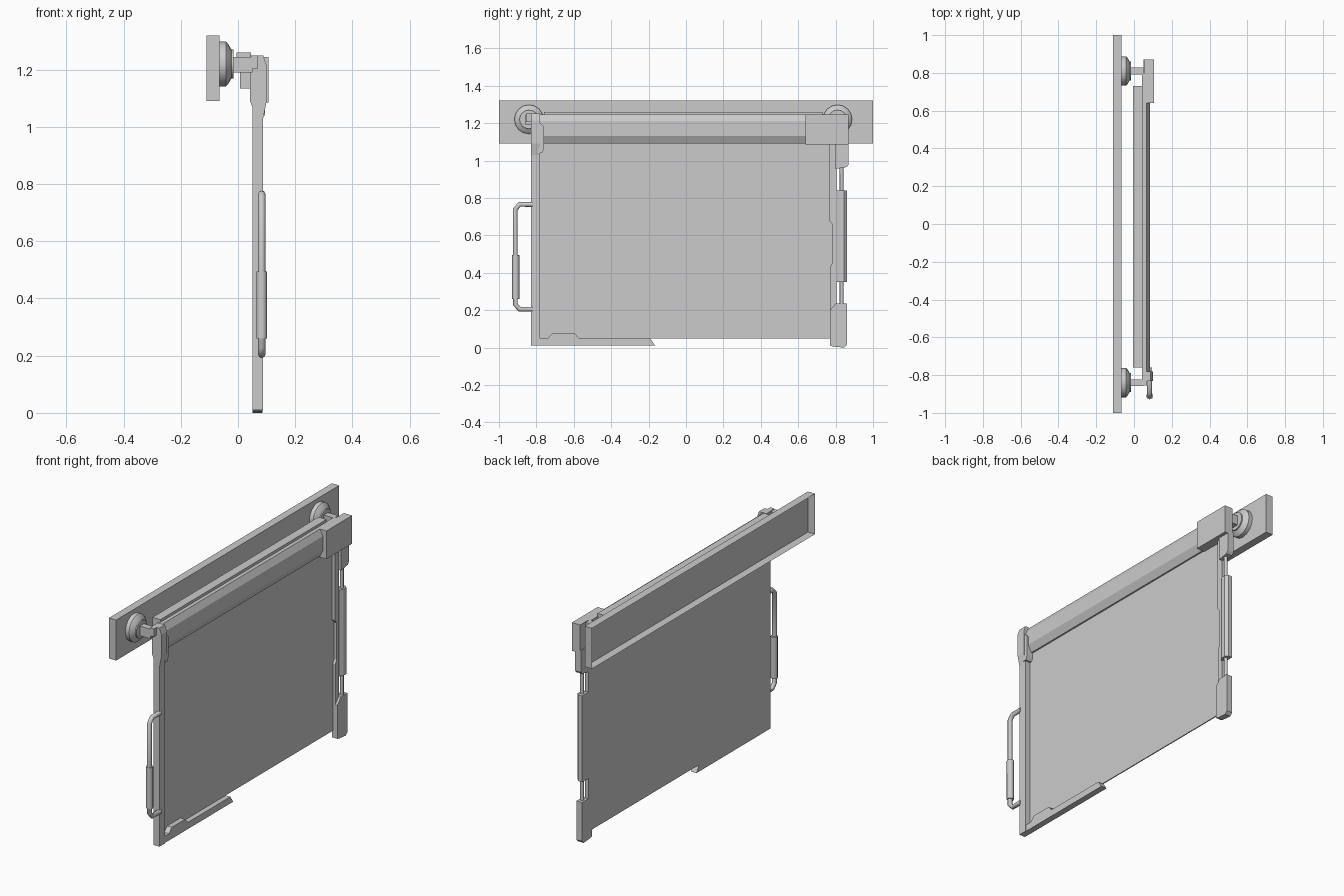
import bpy, bmesh, math
from mathutils import Vector

if "Cube" in bpy.data.objects:
    bpy.data.objects.remove(bpy.data.objects["Cube"])


def finish(bm, name, smooth=None):
    bmesh.ops.recalc_face_normals(bm, faces=bm.faces)
    me = bpy.data.meshes.new(name)
    bm.to_mesh(me)
    bm.free()
    ob = bpy.data.objects.new(name, me)
    bpy.context.collection.objects.link(ob)
    if smooth:
        bpy.ops.object.select_all(action='DESELECT')
        ob.select_set(True)
        bpy.context.view_layer.objects.active = ob
        bpy.ops.object.shade_smooth_by_angle(angle=math.radians(smooth))
    return ob


def prism(name, pts, axis, a, b):
    """Extrude a 2D outline along an axis: x -> (y,z), y -> (x,z), z -> (x,y)."""
    put = {'x': lambda u, v, t: (t, u, v),
           'y': lambda u, v, t: (u, t, v),
           'z': lambda u, v, t: (u, v, t)}[axis]
    bm = bmesh.new()
    lo = [bm.verts.new(put(u, v, a)) for u, v in pts]
    hi = [bm.verts.new(put(u, v, b)) for u, v in pts]
    bm.faces.new(lo)
    bm.faces.new(hi)
    n = len(pts)
    for i in range(n):
        j = (i + 1) % n
        bm.faces.new((lo[i], lo[j], hi[j], hi[i]))
    return finish(bm, name)


def box(name, x, y, z):
    return prism(name, [(x[0], y[0]), (x[1], y[0]), (x[1], y[1]), (x[0], y[1])], 'z', *z)


def lathe_x(name, prof, y, z, seg=16):
    bm = bmesh.new()
    rings = [[bm.verts.new((x, y + r * math.cos(2 * math.pi * i / seg),
                            z + r * math.sin(2 * math.pi * i / seg)))
              for i in range(seg)] for x, r in prof]
    for p, q in zip(rings, rings[1:]):
        for i in range(seg):
            j = (i + 1) % seg
            bm.faces.new((p[i], p[j], q[j], q[i]))
    bm.faces.new(rings[0])
    bm.faces.new(rings[-1])
    return finish(bm, name, 35)


def tube(name, path, r, seg=8):
    """Round bar along a path lying in a plane of constant x."""
    bm = bmesh.new()
    P = [Vector(p) for p in path]
    side = Vector((1, 0, 0))
    rings = []
    for i, p in enumerate(P):
        d0 = (p - P[max(i - 1, 0)]).normalized()
        d1 = (P[min(i + 1, len(P) - 1)] - p).normalized()
        n = (d0 + d1).normalized().cross(side)
        rings.append([bm.verts.new(p + r * (math.cos(2 * math.pi * k / seg) * side +
                                           math.sin(2 * math.pi * k / seg) * n))
                      for k in range(seg)])
    for a, b in zip(rings, rings[1:]):
        for i in range(seg):
            j = (i + 1) % seg
            bm.faces.new((a[i], a[j], b[j], b[i]))
    bm.faces.new(rings[0])
    bm.faces.new(rings[-1])
    return finish(bm, name, 50)


# wall rail, a shallow tray open at the back
rail = box("wall_rail", (-0.11, -0.065), (-1, 1), (1.09, 1.32))
bm = bmesh.new()
bm.from_mesh(rail.data)
back = [f for f in bm.faces if all(v.co.x < -0.1 for v in f.verts)]
bmesh.ops.delete(bm, geom=back, context='FACES')
bm.to_mesh(rail.data)
bm.free()

# rollers and hanger blocks
hub = [(-0.065, 0.078), (-0.042, 0.078), (-0.034, 0.07), (-0.026, 0.055),
       (-0.022, 0.05), (-0.015, 0.05)]
for tag, y in (("left", -0.84), ("right", 0.81)):
    lathe_x("roller_" + tag, hub, y, 1.22)
    box("roller_stem_" + tag, (-0.016, 0.05), (y - 0.018, y + 0.018), (1.19, 1.245))

# hanger bar behind the door head
prism("hanger_bar", [(-0.005, 1.215), (-0.005, 1.26), (0.045, 1.26), (0.045, 1.19),
                     (0.066, 1.19), (0.066, 1.135), (0.007, 1.135), (0.007, 1.19)],
      'y', -0.76, 0.73)

# door panel and head
box("door_panel", (0.05, 0.056), (-0.80, 0.79), (0.048, 1.15))
prism("door_head", [(0.042, 1.09), (0.065, 1.09), (0.086, 1.13), (0.086, 1.21),
                    (0.066, 1.245), (0.042, 1.245)], 'y', -0.80, 0.80)

# left post with flared top
prism("left_post", [(0.05, 0.01), (0.088, 0.01), (0.088, 1.05), (0.05, 1.05)],
      'y', -0.83, -0.78)
prism("left_post_top", [(0.05, 1.03), (0.088, 1.03), (0.1, 1.09), (0.1, 1.215), (0.088, 1.25),
                        (0.042, 1.25), (0.042, 1.09), (0.05, 1.07)], 'y', -0.83, -0.78)
prism("left_corner_plate", [(-0.79, 1.04), (-0.77, 1.04), (-0.76, 1.06), (-0.76, 1.18),
                            (-0.78, 1.2), (-0.79, 1.2)], 'x', 0.05, 0.095)
box("left_head_tab", (0.045, 0.07), (-0.855, -0.82), (1.205, 1.25))

# bottom strip with raised step and slanted end
prism("bottom_strip", [(-0.83, 0.01), (-0.165, 0.01), (-0.19, 0.048), (-0.57, 0.048),
                       (-0.595, 0.075), (-0.715, 0.075), (-0.74, 0.048), (-0.83, 0.048)],
      'x', 0.05, 0.085)

# hinge side: stile, barrels, pin
prism("hinge_stile", [(0.77, 0.01), (0.805, 0.01), (0.805, 1.1), (0.765, 1.1), (0.765, 0.68),
                      (0.782, 0.66), (0.782, 0.45), (0.77, 0.43)], 'x', 0.05, 0.072)
barrel = [(0.05, 0.80), (0.05, 0.86), (0.075, 0.86), (0.088, 0.845), (0.088, 0.82), (0.075, 0.80)]
prism("hinge_barrel_middle", barrel, 'z', 0.35, 0.84)
prism("hinge_barrel_top", [(0.80, 0.955), (0.86, 0.965), (0.87, 0.98), (0.87, 1.1), (0.80, 1.1)],
      'x', 0.05, 0.088)
prism("hinge_barrel_bottom", [(0.77, 0.01), (0.785, 0.005), (0.845, 0), (0.86, 0.015),
                              (0.86, 0.235), (0.80, 0.235), (0.77, 0.2)], 'x', 0.05, 0.085)
tube("hinge_pin", [(0.07, 0.832, 0.1), (0.07, 0.832, 1.0)], 0.01)

# corner cover over the hinge side
box("corner_cover", (0.055, 0.107), (0.64, 0.87), (1.085, 1.245))

# pull handle and grip
hx = 0.083
tube("pull_handle", [(hx, -0.82, 0.765), (hx, -0.89, 0.765), (hx, -0.912, 0.74),
                     (hx, -0.912, 0.23), (hx, -0.89, 0.205), (hx, -0.82, 0.205)], 0.013)
tube("handle_grip", [(hx, -0.91, 0.26), (hx, -0.91, 0.495)], 0.019)
